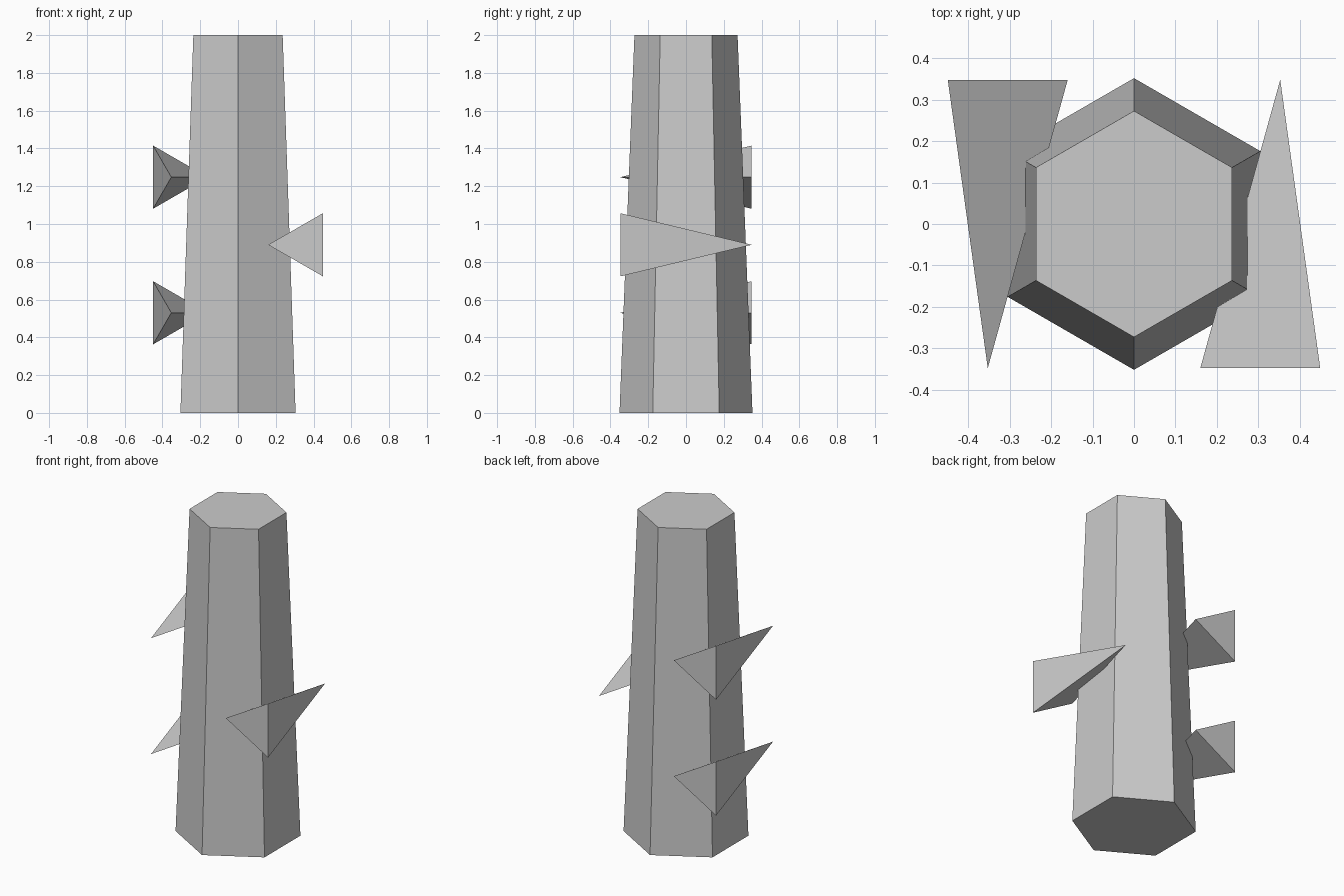
import bpy, bmesh
from math import sin, cos, pi
from mathutils import Vector

if "Cube" in bpy.data.objects:
    bpy.data.objects.remove(bpy.data.objects["Cube"])


def ring(bm, sides, radius, start, place):
    """Regular polygon of vertices; place maps (u, v) to a 3D point."""
    return [bm.verts.new(place(radius * cos(start + 2 * pi * i / sides),
                               radius * sin(start + 2 * pi * i / sides)))
            for i in range(sides)]


def finish(bm, name):
    bmesh.ops.recalc_face_normals(bm, faces=bm.faces[:])
    mesh = bpy.data.meshes.new(name)
    bm.to_mesh(mesh)
    bm.free()
    obj = bpy.data.objects.new(name, mesh)
    bpy.context.collection.objects.link(obj)
    return obj


# Tapered six-sided trunk
bm = bmesh.new()
low = ring(bm, 6, 0.352, pi / 2, lambda u, v: Vector((u, v, 0)))
top = ring(bm, 6, 0.273, pi / 2, lambda u, v: Vector((u, v, 2)))
bm.faces.new(low)
bm.faces.new(top)
for i in range(6):
    j = (i + 1) % 6
    bm.faces.new((low[i], low[j], top[j], top[i]))
finish(bm, "trunk")


# Three-sided spikes lying along y, on alternating sides of the trunk
def spike(name, side, z):
    bm = bmesh.new()
    base = ring(bm, 3, 0.193, pi,
                lambda u, v: Vector((side * (0.353 + u), -side * 0.348, z + v)))
    tip = bm.verts.new((side * 0.353, side * 0.348, z))
    bm.faces.new(base)
    for i in range(3):
        bm.faces.new((base[i], base[(i + 1) % 3], tip))
    finish(bm, name)


spike("spike_lower_left", -1, 0.53)
spike("spike_right", 1, 0.89)
spike("spike_upper_left", -1, 1.248)
